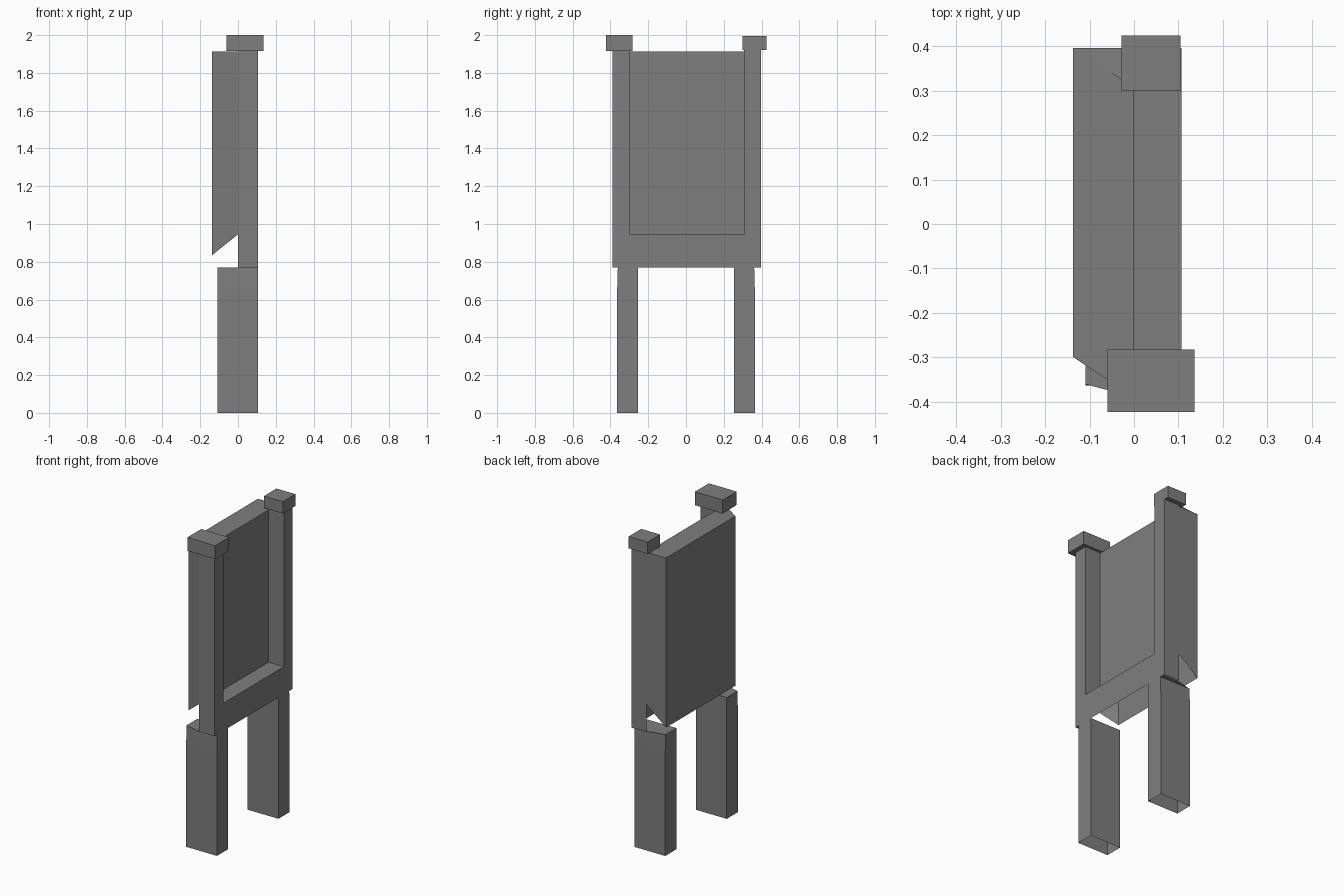
import bpy
import bmesh

if "Cube" in bpy.data.objects:
    bpy.data.objects.remove(bpy.data.objects["Cube"])

# dark grey finish for every part
grey = bpy.data.materials.new("dark_grey")
grey.diffuse_color = (0.21, 0.21, 0.21, 1)
grey.use_nodes = True
grey.node_tree.nodes["Principled BSDF"].inputs["Base Color"].default_value = grey.diffuse_color


def sheets(name, polys):
    # build an object from polygons, merging shared corners
    bm = bmesh.new()
    for p in polys:
        bm.faces.new([bm.verts.new(v) for v in p])
    bmesh.ops.remove_doubles(bm, verts=bm.verts, dist=0.0005)
    bmesh.ops.recalc_face_normals(bm, faces=bm.faces)
    me = bpy.data.meshes.new(name)
    bm.to_mesh(me)
    bm.free()
    me.materials.append(grey)
    ob = bpy.data.objects.new(name, me)
    bpy.context.collection.objects.link(ob)
    return ob


def box(name, x0, x1, y0, y1, z0, z1):
    bpy.ops.mesh.primitive_cube_add(size=1, location=((x0 + x1) / 2, (y0 + y1) / 2, (z0 + z1) / 2))
    ob = bpy.context.object
    ob.name = name
    ob.scale = (x1 - x0, y1 - y0, z1 - z0)
    ob.data.materials.append(grey)
    return ob


XB, XF = -0.137, 0.107          # rear and front of the panel
YN, YF = -0.30, 0.307           # sides of the recess
TOP, LEDGE, RIM, BASE = 1.912, 0.945, 0.835, 0.77

# panel shell: plan outline extruded down to a stepped, open underside
plan = [(XB, YN), (0, -0.39), (XF, -0.39), (XF, YN), (0, YN),
        (0, YF), (XF, YF), (XF, 0.396), (0, 0.396), (XB, 0.396)]
bottoms = [(RIM, LEDGE), (BASE, BASE), (BASE, BASE), (LEDGE, LEDGE), (LEDGE, LEDGE),
           (LEDGE, LEDGE), (BASE, BASE), (BASE, BASE), (LEDGE, RIM), (RIM, RIM)]
polys = [[(x, y, TOP) for x, y in plan]]
for i, (za, zb) in enumerate(bottoms):
    (xa, ya), (xb, yb) = plan[i], plan[(i + 1) % len(plan)]
    polys.append([(xa, ya, za), (xb, yb, zb), (xb, yb, TOP), (xa, ya, TOP)])
# lower rail and ledge of the recess
polys.append([(XF, YN, BASE), (XF, YF, BASE), (XF, YF, LEDGE), (XF, YN, LEDGE)])
polys.append([(0, YN, LEDGE), (XF, YN, LEDGE), (XF, YF, LEDGE), (0, YF, LEDGE)])
sheets("panel_frame", polys)

# legs: hollow, open at the bottom, very slightly tapered at the top, with a flared top plate
LX = -0.109
for s, side in ((-1, "near"), (1, "far")):
    prof = [(0.253, 0), (0.253, BASE), (0.361, BASE), (0.364, 0.665), (0.364, 0)]
    leg = [[(x, s * y, z) for y, z in prof] for x in (LX, XF)]
    for (ya, za), (yb, zb) in zip(prof, prof[1:]):
        leg.append([(LX, s * ya, za), (XF, s * ya, za), (XF, s * yb, zb), (LX, s * yb, zb)])
    sheets(side + "_leg", leg)
    plate = [(XF, 0.36), (XF, 0.39), (0, 0.39), (LX, 0.361)]
    sheets(side + "_leg_plate", [[(x, s * y, BASE) for x, y in plate]])

# post tops that carry the caps, and the sloped mitre on the far corner
box("near_post_top", 0, XF, -0.39, YN, TOP - 0.005, 1.918)
box("far_post_top", 0, XF, YF, 0.396, TOP - 0.005, 1.922)
sheets("far_corner_mitre", [[(XB, 0.396, TOP - 0.003), (0, YF, 1.919), (0, 0.396, 1.919)]])

# post caps
box("near_cap", -0.06, 0.136, -0.423, -0.283, 1.915, 2.0)
box("far_cap", -0.028, 0.105, 0.30, 0.425, 1.92, 1.995)
